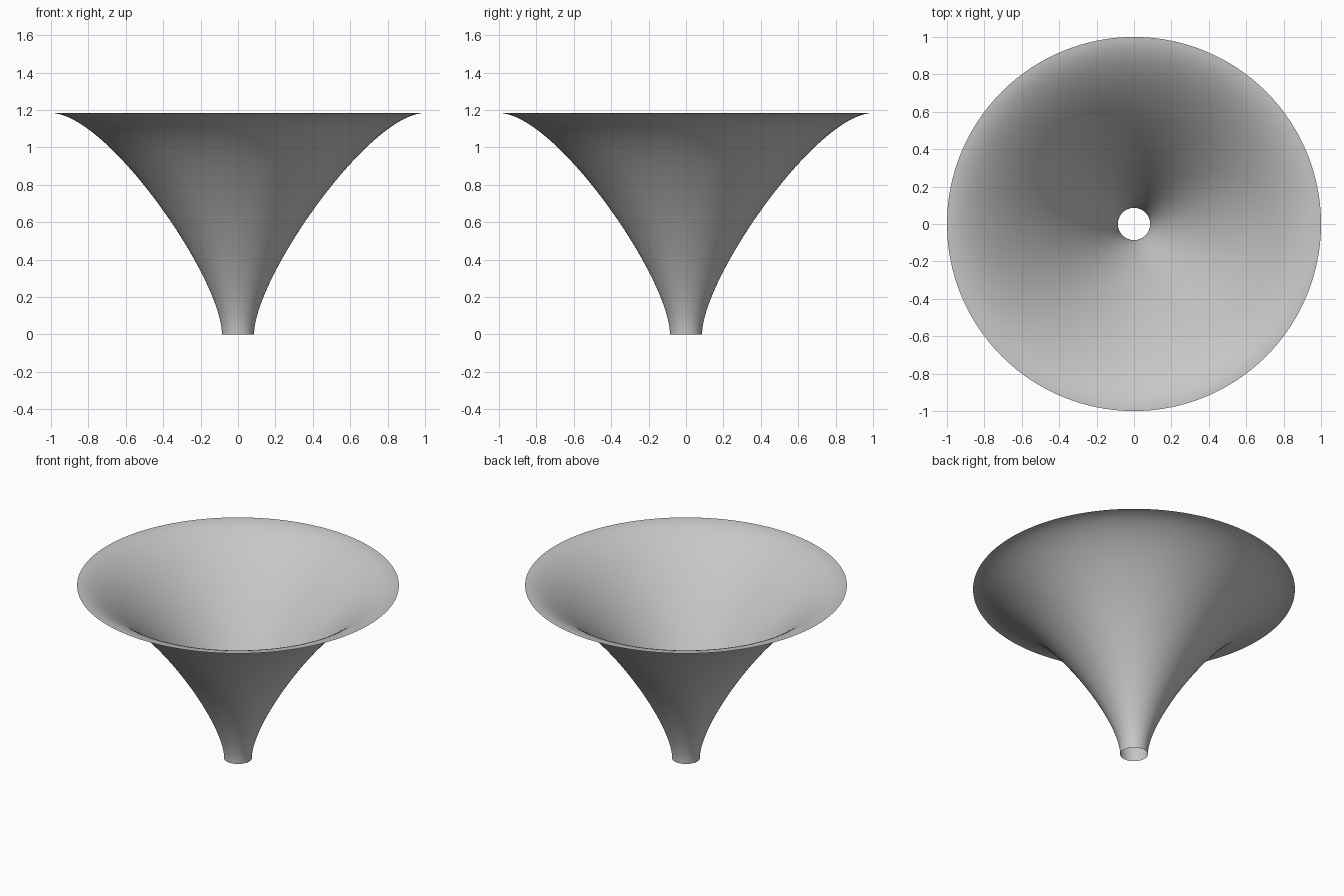
import bpy
import bmesh
import math
from mathutils import Vector
from mathutils.geometry import interpolate_bezier

SEGMENTS = 128
RINGS = 48
HEIGHT = 1.184
NECK_RADIUS = 0.086

cube = bpy.data.objects.get("Cube")
if cube:
    bpy.data.objects.remove(cube, do_unlink=True)


def make_material(name, colour):
    mat = bpy.data.materials.new(name)
    mat.use_nodes = True
    mat.diffuse_color = colour
    mat.node_tree.nodes["Principled BSDF"].inputs["Base Color"].default_value = colour
    return mat


def revolve(name, profile, mat):
    """Spin an open profile around z into a thin smooth sheet."""
    bm = bmesh.new()
    verts = [bm.verts.new(p) for p in profile]
    edges = [bm.edges.new(pair) for pair in zip(verts, verts[1:])]
    bmesh.ops.spin(bm, geom=verts + edges, cent=(0, 0, 0), axis=(0, 0, 1),
                   angle=math.tau, steps=SEGMENTS, use_merge=True)
    bmesh.ops.remove_doubles(bm, verts=bm.verts, dist=0.0001)
    # Turn the faces outward
    bm.normal_update()
    inward = [f for f in bm.faces
              if f.normal.xy.dot(f.calc_center_median().xy) < 0]
    bmesh.ops.reverse_faces(bm, faces=inward)
    for face in bm.faces:
        face.smooth = True
    mesh = bpy.data.meshes.new(name)
    bm.to_mesh(mesh)
    bm.free()
    mesh.materials.append(mat)
    obj = bpy.data.objects.new(name, mesh)
    bpy.context.collection.objects.link(obj)
    return obj


# Flared wall: upright at the neck, level at the rim, open at both ends
wall = interpolate_bezier(Vector((NECK_RADIUS, 0, 0)),
                          Vector((NECK_RADIUS, 0, 0.3)),
                          Vector((0.7, 0, HEIGHT)),
                          Vector((1, 0, HEIGHT)), RINGS)
grey = make_material("plain grey", (0.57, 0.57, 0.57, 1))
revolve("funnel_wall", wall, grey)
